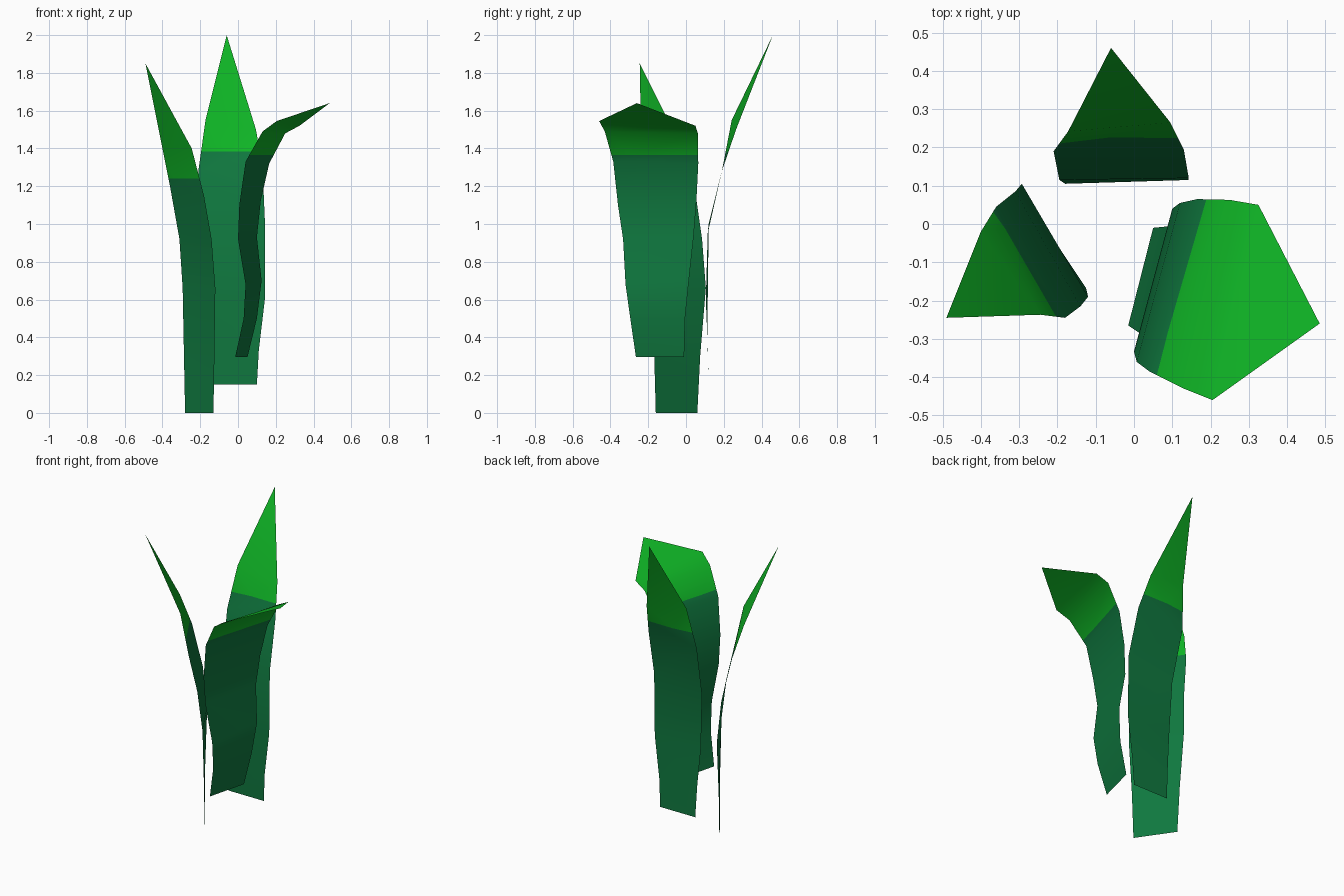
import bpy, bmesh

if "Cube" in bpy.data.objects:
    bpy.data.objects.remove(bpy.data.objects["Cube"])


def make_mat(name, rgb):
    m = bpy.data.materials.new(name)
    m.diffuse_color = (*rgb, 1.0)
    m.use_nodes = True
    m.node_tree.nodes["Principled BSDF"].inputs["Base Color"].default_value = m.diffuse_color
    return m


DARK = make_mat("deep green", (0.005, 0.19, 0.05))
LIGHT = make_mat("bright green", (0.005, 0.48, 0.02))


def blade(name, edge_a, edge_b, tip, cut_z):
    """Thin leaf strip between two edges, closed at a tip, lighter above cut_z."""
    bm = bmesh.new()
    a = [bm.verts.new(p) for p in edge_a]
    b = [bm.verts.new(p) for p in edge_b]
    t = bm.verts.new(tip)
    for i in range(len(a) - 1):
        bm.faces.new((a[i], b[i], b[i + 1], a[i + 1]))
    bm.faces.new((a[-1], b[-1], t))
    bmesh.ops.triangulate(bm, faces=bm.faces[:])
    # level colour boundary
    bmesh.ops.bisect_plane(bm, geom=bm.verts[:] + bm.edges[:] + bm.faces[:],
                           dist=1e-5, plane_co=(0, 0, cut_z), plane_no=(0, 0, 1))
    for f in bm.faces:
        f.material_index = int(f.calc_center_median().z > cut_z)
        f.smooth = True
    me = bpy.data.meshes.new(name)
    bm.to_mesh(me)
    bm.free()
    me.materials.append(DARK)
    me.materials.append(LIGHT)
    ob = bpy.data.objects.new(name, me)
    bpy.context.collection.objects.link(ob)
    return ob


# left leaf, leaning out to the front left
blade("left_leaf",
      [(-.28, .06, 0), (-.286, .075, .3), (-.293, .105, .66), (-.31, .085, .92),
       (-.36, .045, 1.2), (-.40, -.02, 1.4)],
      [(-.13, -.16, 0), (-.125, -.168, .3), (-.12, -.19, .66), (-.14, -.215, .92),
       (-.18, -.245, 1.15), (-.245, -.237, 1.4)],
      (-.49, -.245, 1.85), 1.24)

# back leaf, tallest
blade("back_leaf",
      [(-.15, .12, .15), (-.16, .115, .35), (-.18, .105, .6), (-.195, .115, .95),
       (-.21, .19, 1.28), (-.172, .242, 1.55)],
      [(.10, .12, .15), (.11, .115, .33), (.142, .115, .6), (.143, .12, 1.0),
       (.13, .195, 1.3), (.095, .265, 1.5)],
      (-.06, .46, 2.0), 1.385)

# right leaf, folded over to the side
blade("right_leaf",
      [(-.015, -.265, .295), (.03, -.295, .5), (.04, -.32, .68), (0, -.333, .92),
       (.007, -.36, 1.1), (.04, -.385, 1.33), (.13, -.43, 1.49), (.205, -.46, 1.545)],
      [(.05, -.01, .295), (.10, -.005, .5), (.125, .015, .7), (.10, .04, .93),
       (.12, .055, 1.12), (.165, .065, 1.32), (.25, .063, 1.48), (.325, .05, 1.52)],
      (.485, -.26, 1.64), 1.365)
